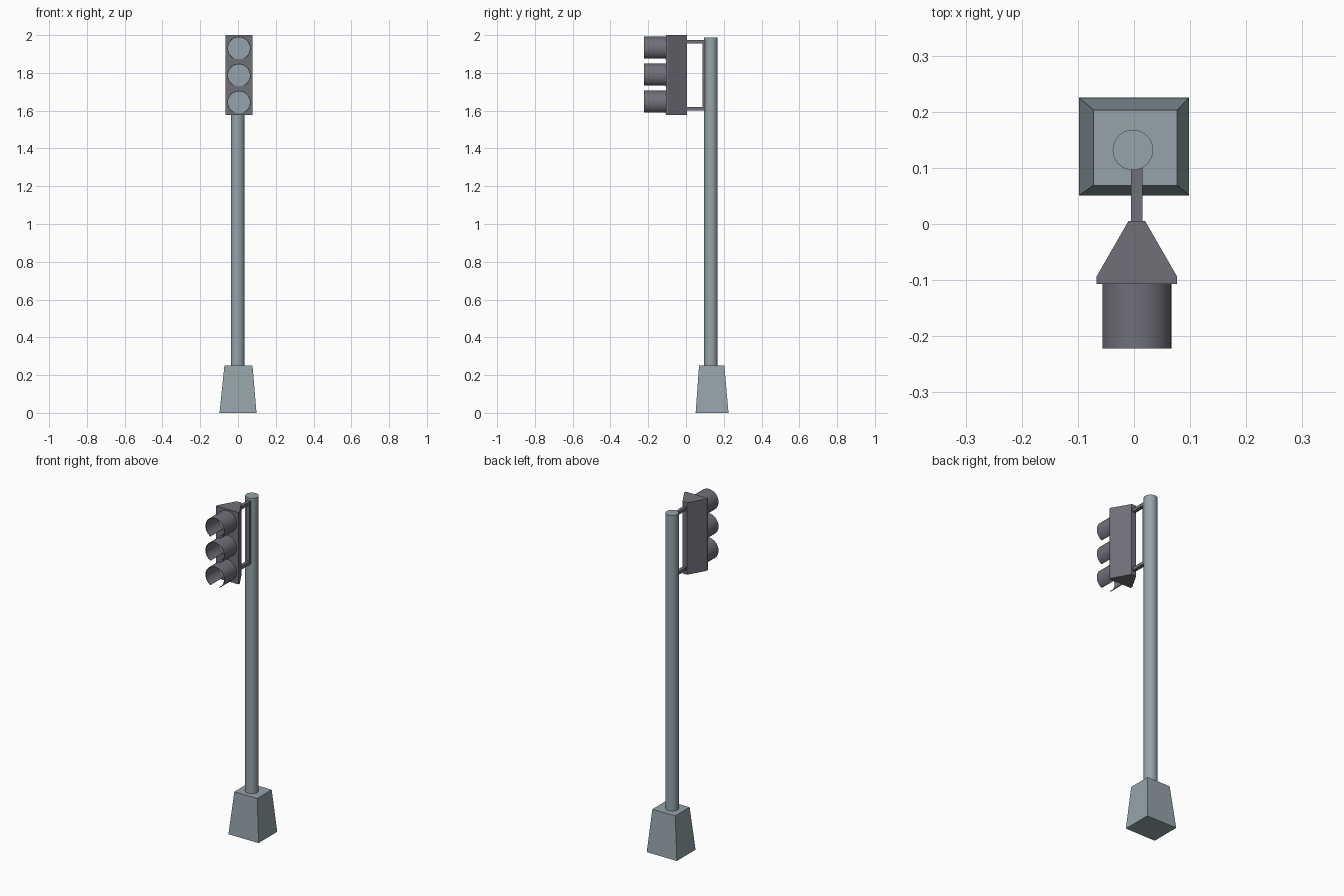
import bpy, bmesh, math

if "Cube" in bpy.data.objects:
    bpy.data.objects.remove(bpy.data.objects["Cube"])

def material(name, rgb):
    m = bpy.data.materials.new(name)
    m.diffuse_color = (*rgb, 1)
    m.use_nodes = True
    m.node_tree.nodes["Principled BSDF"].inputs["Base Color"].default_value = m.diffuse_color
    return m

STEEL = material("pale_steel", (0.30, 0.37, 0.40))
DARK = material("dark_housing", (0.16, 0.16, 0.19))

def finish(name, bm, mat, smooth=False):
    bmesh.ops.recalc_face_normals(bm, faces=bm.faces)
    me = bpy.data.meshes.new(name)
    bm.to_mesh(me)
    bm.free()
    ob = bpy.data.objects.new(name, me)
    bpy.context.collection.objects.link(ob)
    me.materials.append(mat)
    if smooth:
        bpy.ops.object.select_all(action='DESELECT')
        ob.select_set(True)
        bpy.context.view_layer.objects.active = ob
        bpy.ops.object.shade_smooth_by_angle(angle=math.radians(35))
    return ob

def loft(name, lower, upper, mat, smooth=False):
    """Closed solid between two matching outlines."""
    bm = bmesh.new()
    a = [bm.verts.new(p) for p in lower]
    b = [bm.verts.new(p) for p in upper]
    n = len(a)
    bm.faces.new(a)
    bm.faces.new(b)
    for i in range(n):
        j = (i + 1) % n
        bm.faces.new((a[i], a[j], b[j], b[i]))
    return finish(name, bm, mat, smooth)

def rect(x0, x1, y0, y1, z):
    return [(x0, y0, z), (x1, y0, z), (x1, y1, z), (x0, y1, z)]

def box(name, x0, x1, y0, y1, z0, z1, mat):
    return loft(name, rect(x0, x1, y0, y1, z0), rect(x0, x1, y0, y1, z1), mat)

# Tapered base block
loft("base", rect(-0.098, 0.098, 0.051, 0.225, 0),
     rect(-0.072, 0.077, 0.069, 0.203, 0.25), STEEL)

# Round pole
def circle(z, r=0.036, n=48):
    return [(-0.002 + r * math.cos(2 * math.pi * i / n),
             0.132 + r * math.sin(2 * math.pi * i / n), z) for i in range(n)]
loft("pole", circle(0.25), circle(1.988), STEEL, True)

# Signal housing, wedge-shaped towards the back
CX = 0.005
half = [(0.072, -0.107), (0.072, -0.094), (0.015, 0.005)]
outline = half + [(-x, y) for x, y in reversed(half)]
loft("signal_housing", [(CX + x, y, 1.577) for x, y in outline],
     [(CX + x, y, 2.0) for x, y in outline], DARK)

# Mounting bracket: two arms and a strip along the pole
box("upper_arm", CX - 0.01, CX + 0.01, 0.0, 0.1, 1.955, 1.973, DARK)
box("lower_arm", CX - 0.01, CX + 0.01, 0.0, 0.1, 1.602, 1.620, DARK)
box("bracket_strip", CX - 0.01, CX + 0.01, 0.087, 0.1, 1.602, 1.973, DARK)

# Lenses with hoods open along the bottom
def visor(name, z, r=0.0615, thick=0.003, gap=28, n=48):
    bm = bmesh.new()
    rows = []
    for i in range(n + 1):
        a = math.radians(-90 + gap + (360 - 2 * gap) * i / n)
        rows.append([bm.verts.new((CX + q * math.cos(a), y, z + q * math.sin(a)))
                     for q, y in ((r, -0.105), (r, -0.222),
                                  (r - thick, -0.222), (r - thick, -0.105))])
    for p, q in zip(rows, rows[1:]):
        for k in range(4):
            bm.faces.new((p[k], p[(k + 1) % 4], q[(k + 1) % 4], q[k]))
    bm.faces.new(rows[0])
    bm.faces.new(rows[-1])
    finish(name, bm, DARK, True)

def lens(name, z, r=0.058, n=48):
    ring = [(CX + r * math.cos(2 * math.pi * i / n),
             z + r * math.sin(2 * math.pi * i / n)) for i in range(n)]
    loft(name, [(x, -0.105, h) for x, h in ring],
         [(x, -0.109, h) for x, h in ring], STEEL, True)

for part, z in (("top", 1.93), ("middle", 1.787), ("bottom", 1.644)):
    visor(part + "_visor", z)
    lens(part + "_lens", z)
